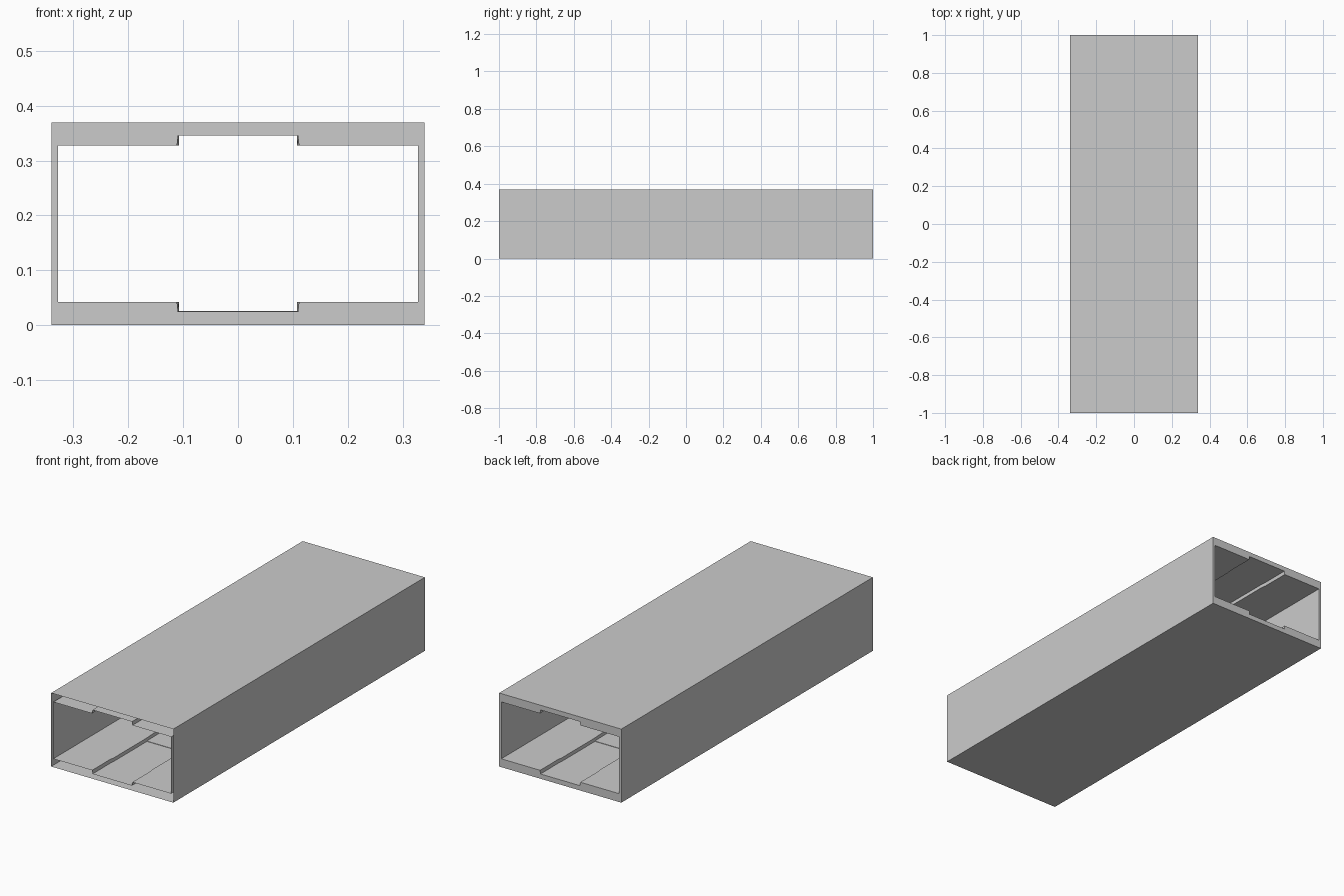
import bpy, bmesh

if "Cube" in bpy.data.objects:
    bpy.data.objects.remove(bpy.data.objects["Cube"])

HALF = 1.0


def ring(bm, profile, y):
    return [bm.verts.new((x, y, z)) for x, z in profile]


def skin(bm, a, b):
    n = len(a)
    for i in range(n):
        j = (i + 1) % n
        bm.faces.new((a[i], a[j], b[j], b[i]))


def finish(bm, name):
    mesh = bpy.data.meshes.new(name)
    bm.to_mesh(mesh)
    bm.free()
    bpy.context.collection.objects.link(bpy.data.objects.new(name, mesh))


def lining_profile(lip, root, low, high):
    """Rectangular opening with a shallow channel along floor and ceiling."""
    right = [(root, low), (lip, 0.042), (0.328, 0.042),
             (0.328, 0.328), (lip, 0.328), (root, high)]
    return right + [(-x, z) for x, z in reversed(right)]


OUTER = [(-0.34, 0), (0.34, 0), (0.34, 0.37), (-0.34, 0.37)]

# Outer casing, open at both ends
bm = bmesh.new()
skin(bm, ring(bm, OUTER, -HALF), ring(bm, OUTER, HALF))
finish(bm, "outer_casing")

# Inner lining: channel edges jog slightly, channel floor steps up mid-length
half_stations = [(1.0, 0.112, 0.11, 0.024), (0.86, 0.112, 0.11, 0.024),
                 (0.83, 0.108, 0.108, 0.024), (0.57, 0.108, 0.108, 0.024),
                 (0.57, 0.108, 0.108, 0.026), (0.5, 0.112, 0.11, 0.026)]
stations = [(-y, *s) for y, *s in half_stations] + half_stations[::-1]
bm = bmesh.new()
rings = [ring(bm, lining_profile(lip, root, low, 0.346), y)
         for y, lip, root, low in stations]
for a, b in zip(rings, rings[1:]):
    skin(bm, b, a)
finish(bm, "inner_lining")

# Flat rim closing the gap between casing and lining at the back only
bm = bmesh.new()
edges = []
for profile in (OUTER, lining_profile(0.112, 0.11, 0.024, 0.346)):
    loop = ring(bm, profile, HALF)
    edges += [bm.edges.new((loop[i - 1], loop[i])) for i in range(len(loop))]
bmesh.ops.triangle_fill(bm, edges=edges, use_beauty=True, normal=(0, 1, 0))
bmesh.ops.dissolve_limit(bm, angle_limit=0.01, verts=[], edges=bm.edges[:])
finish(bm, "back_rim")
